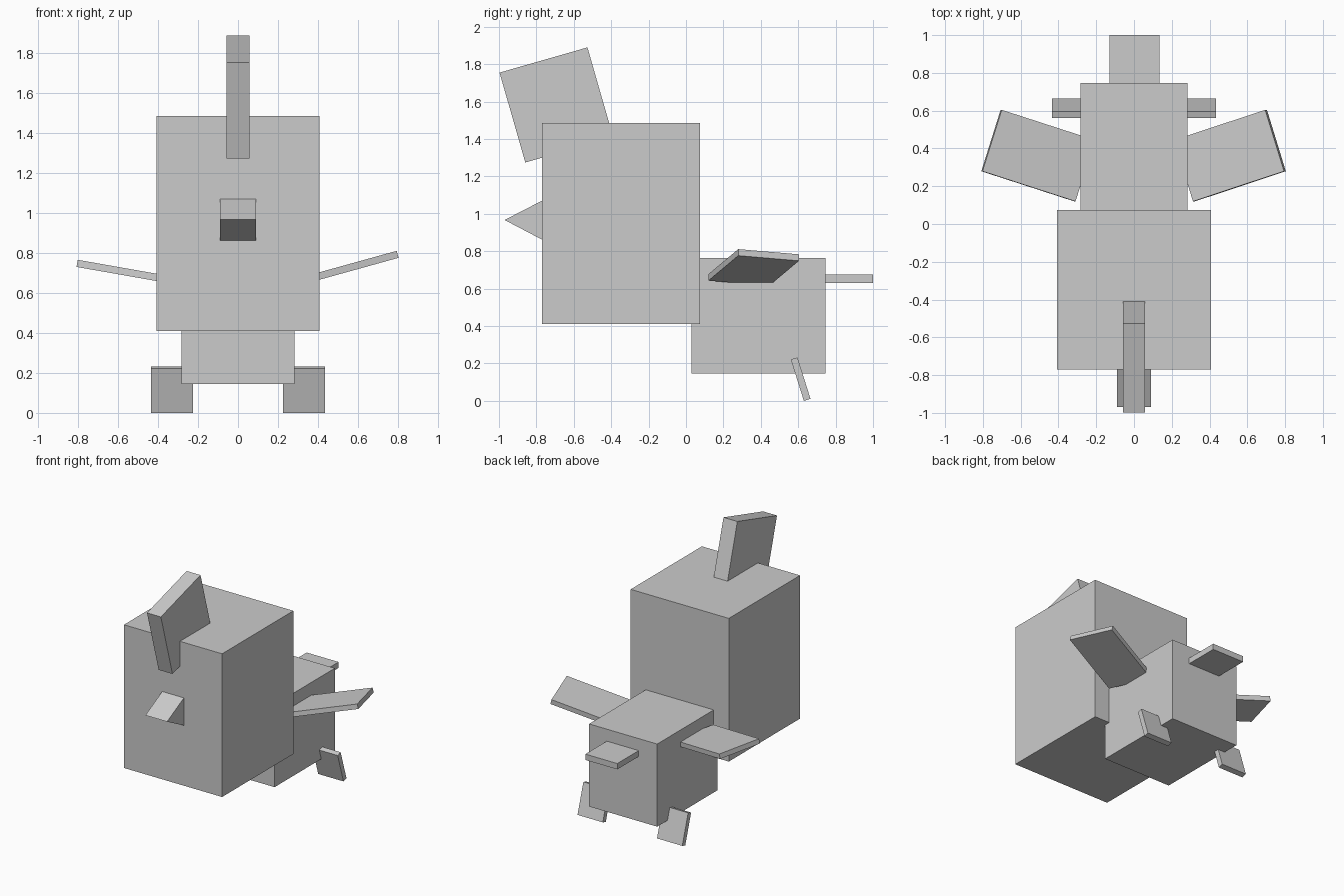
import bpy
import bmesh
from math import radians
from mathutils import Matrix

cube = bpy.data.objects.get("Cube")
if cube:
    bpy.data.objects.remove(cube, do_unlink=True)

grey = bpy.data.materials.new("plain_grey")
grey.use_nodes = True
GREY = (0.6, 0.6, 0.6, 1)
grey.diffuse_color = GREY
grey.node_tree.nodes["Principled BSDF"].inputs["Base Color"].default_value = GREY


def finish(name, bm, matrix):
    """Turn a bmesh into a flat-shaded grey object."""
    bmesh.ops.recalc_face_normals(bm, faces=bm.faces)
    mesh = bpy.data.meshes.new(name)
    bm.to_mesh(mesh)
    bm.free()
    mesh.materials.append(grey)
    obj = bpy.data.objects.new(name, mesh)
    obj.matrix_world = matrix
    bpy.context.collection.objects.link(obj)


def box(name, centre, size, rotation=Matrix.Identity(4)):
    bm = bmesh.new()
    bmesh.ops.create_cube(bm, size=1)
    bmesh.ops.scale(bm, vec=size, verts=bm.verts)
    finish(name, bm, Matrix.Translation(centre) @ rotation)


def turn(degrees, axis):
    return Matrix.Rotation(radians(degrees), 4, axis)


# Head, body and tail
box("head", (0, -0.348, 0.948), (0.815, 0.845, 1.075))
box("body", (0, 0.388, 0.455), (0.565, 0.715, 0.62))
box("tail", (0.003, 0.86, 0.653), (0.265, 0.28, 0.044))

# Tilted crest
box("crest", (0, -0.693, 1.582), (0.115, 0.489, 0.5), turn(16, 'X'))

# Wedge beak, extruded sideways from its profile
bm = bmesh.new()
profile = [(-0.97, 0.967), (-0.76, 1.075), (-0.76, 0.857)]
face = bm.faces.new([bm.verts.new((-0.09, y, z)) for y, z in profile])
side = bmesh.ops.extrude_face_region(bm, geom=[face])["geom"]
bmesh.ops.translate(bm, vec=(0.18, 0, 0),
                    verts=[v for v in side if isinstance(v, bmesh.types.BMVert)])
finish("beak", bm, Matrix.Identity(4))

# Wings (raised unequally) and feet
for label, s, lift, height in (("left", 1, 15.5, 0.713), ("right", -1, 10, 0.696)):
    box(f"{label}_wing", (s * 0.508, 0.362, height), (0.525, 0.341, 0.036),
        turn(-s * lift, 'Y') @ turn(s * 17.7, 'Z'))
    box(f"{label}_foot", (s * 0.33, 0.613, 0.116), (0.21, 0.037, 0.232),
        turn(17.5, 'X'))
